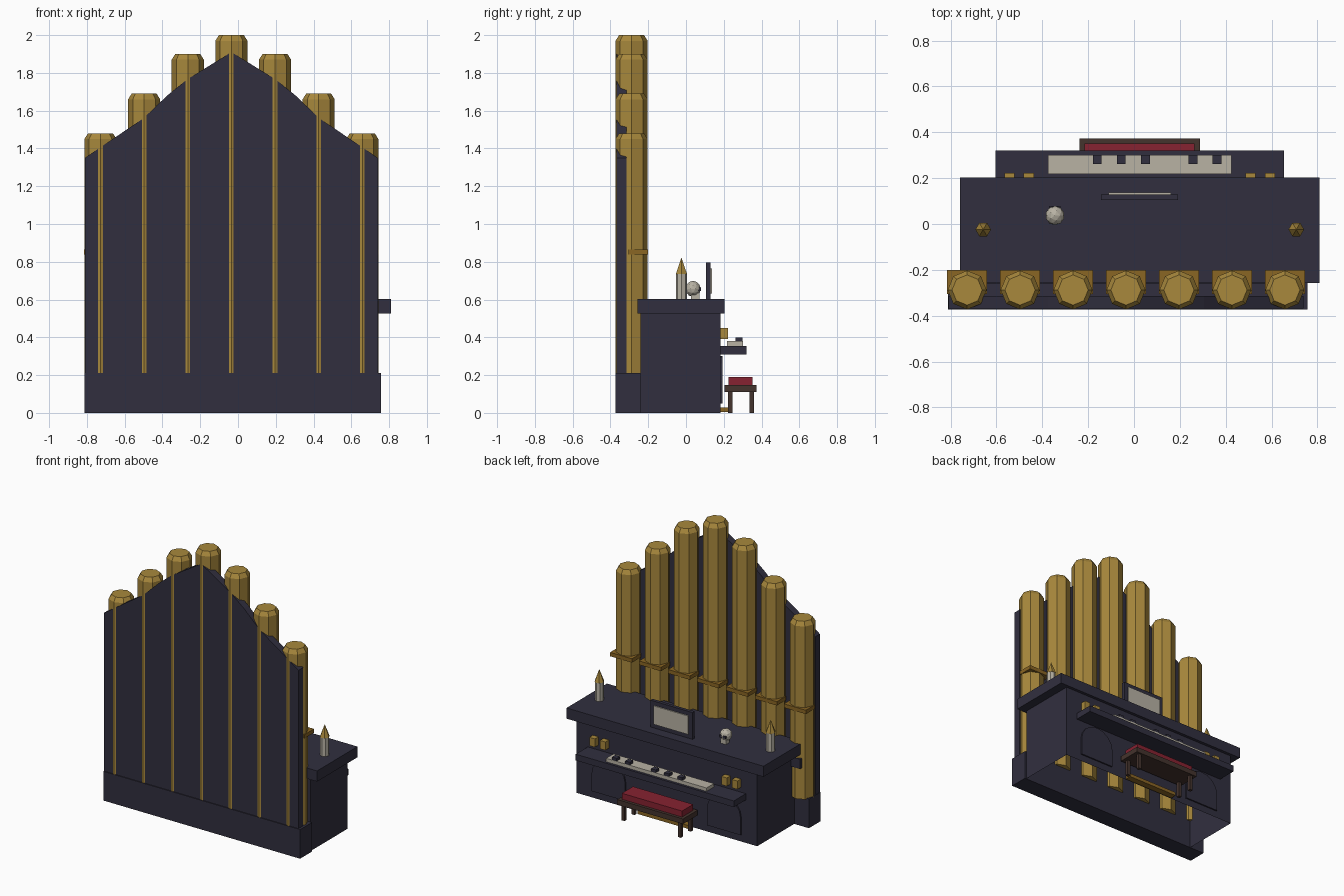
import bpy, bmesh, math
from mathutils import Matrix

cube = bpy.data.objects.get("Cube")
if cube:
    bpy.data.objects.remove(cube)


def material(name, *srgb):
    m = bpy.data.materials.new(name)
    m.use_nodes = True
    col = [((c / 255 + 0.055) / 1.055) ** 2.4 for c in srgb] + [1]
    m.diffuse_color = col
    m.node_tree.nodes["Principled BSDF"].inputs["Base Color"].default_value = col
    return m


dark = material("dark wood", 49, 47, 63)
gold = material("gold", 168, 136, 60)
bronze = material("bronze", 138, 102, 36)
ivory = material("ivory", 184, 178, 164)
red = material("red cushion", 134, 34, 49)
brown = material("brown wood", 68, 51, 45)


def finish(name, bm, mat):
    bmesh.ops.recalc_face_normals(bm, faces=bm.faces)
    mesh = bpy.data.meshes.new(name)
    bm.to_mesh(mesh)
    bm.free()
    mesh.materials.append(mat)
    ob = bpy.data.objects.new(name, mesh)
    bpy.context.collection.objects.link(ob)
    return ob


def box(name, mat, x, y, z, open_bottom=False):
    """Box from (min, max) ranges."""
    bm = bmesh.new()
    mid = [(a + b) / 2 for a, b in (x, y, z)]
    size = [b - a for a, b in (x, y, z)]
    bmesh.ops.create_cube(bm, size=1, matrix=Matrix.Translation(mid) @ Matrix.Diagonal(size + [1]))
    bm.normal_update()
    if open_bottom:
        bottom = [f for f in bm.faces if f.normal.z < -0.9]
        bmesh.ops.delete(bm, geom=bottom, context='FACES')
    return finish(name, bm, mat)


def lathe(name, mat, x, y, rings, sides=8):
    """Faceted upright solid from (radius, height) rings."""
    bm = bmesh.new()
    loops = []
    for r, z in rings:
        loops.append([bm.verts.new((x + r * math.cos(math.tau * i / sides),
                                    y + r * math.sin(math.tau * i / sides), z))
                      for i in range(sides)])
    for a, b in zip(loops, loops[1:]):
        for i in range(sides):
            j = (i + 1) % sides
            bm.faces.new((a[i], a[j], b[j], b[i]))
    bm.faces.new(loops[0])
    bm.faces.new(loops[-1])
    return finish(name, bm, mat)


def plate(name, mat, outline, y0, y1):
    """Extrude an x-z outline along y."""
    bm = bmesh.new()
    face = bm.faces.new([bm.verts.new((x, y0, z)) for x, z in outline])
    ext = bmesh.ops.extrude_face_region(bm, geom=[face])
    for v in ext["geom"]:
        if isinstance(v, bmesh.types.BMVert):
            v.co.y = y1
    return finish(name, bm, mat)


# Pipe case: plinth, pointed back panel, rail
PX, DX = -0.035, 0.025      # centre lines of the pipe case and the desk
box("plinth", dark, (-0.812, 0.757), (-0.374, -0.24), (0, 0.21))
half = [(0.775, 1.35), (0.695, 1.405), (0.465, 1.56), (0.34, 1.68), (0.235, 1.765)]
outline = [(PX - 0.775, 0.2)] + [(PX - x, z) for x, z in half] + [(PX, 1.91)]
outline += [(PX + x, z) for x, z in reversed(half)] + [(PX + 0.775, 0.2)]
plate("back_panel", dark, outline, -0.368, -0.315)
box("pipe_rail", dark, (-0.77, 0.7), (-0.26, -0.2), (0.43, 0.5))

# Pipes with chamfered tops and collars
for i, top in enumerate((1.48, 1.69, 1.9, 2.0, 1.9, 1.69, 1.48)):
    x = PX + (i - 3) * 0.231
    lathe(f"pipe_{i + 1}", gold, x, -0.288,
          [(0.085, 0.205), (0.085, top - 0.03), (0.066, top)])
    box(f"pipe_collar_{i + 1}", bronze, (x - 0.087, x + 0.087), (-0.305, -0.2), (0.838, 0.866))

# Desk
box("desk_body", dark, (DX - 0.72, DX + 0.72), (-0.24, 0.182), (0, 0.53), open_bottom=True)
box("desk_top", dark, (DX - 0.785, DX + 0.785), (-0.257, 0.203), (0.525, 0.602))
for s, side in ((-1, "right"), (1, "left")):
    cx = DX + s * 0.46
    arch = [(cx - 0.135, 0.05), (cx + 0.135, 0.05)]
    arch += [(cx + 0.135 * math.cos(math.pi * k / 8), 0.17 + 0.13 * math.sin(math.pi * k / 8))
             for k in range(9)]
    plate(f"arch_panel_{side}", dark, arch, 0.18, 0.192)

# Keyboard and stops
box("key_shelf", dark, (DX - 0.63, DX + 0.63), (0.17, 0.32), (0.31, 0.355))
box("white_keys", ivory, (DX - 0.4, DX + 0.4), (0.218, 0.302), (0.35, 0.38))
for i, k in enumerate((-0.185, -0.08, 0.025, 0.232, 0.337)):
    box(f"black_key_{i + 1}", dark, (DX + k - 0.019, DX + k + 0.019), (0.262, 0.3), (0.375, 0.4))
for i, k in enumerate((-0.568, -0.484, 0.484, 0.568)):
    box(f"stop_knob_{i + 1}", gold, (DX + k - 0.022, DX + k + 0.022), (0.18, 0.222), (0.39, 0.45))

# Music stand
box("music_stand", dark, (DX - 0.168, DX + 0.168), (0.105, 0.129), (0.6, 0.795))
box("music_sheet", ivory, (DX - 0.137, DX + 0.137), (0.128, 0.137), (0.632, 0.765))

# Candles
for s, side in ((-1, "right"), (1, "left")):
    x = DX + s * 0.683
    lathe(f"candle_{side}", ivory, x, -0.024, [(0.03, 0.6), (0.03, 0.735)])
    lathe(f"flame_{side}", gold, x, -0.024, [(0.034, 0.735), (0.001, 0.82)], 6)

# Skull ornament
SX, SY = -0.345, 0.037
bm = bmesh.new()
bmesh.ops.create_icosphere(bm, subdivisions=2, radius=0.042,
                           matrix=Matrix.Translation((SX, SY, 0.657)))
finish("skull", bm, ivory)
box("skull_jaw", ivory, (SX - 0.022, SX + 0.022), (SY - 0.01, SY + 0.034), (0.602, 0.635))
for s, side in ((-1, "right"), (1, "left")):
    x = SX + s * 0.016
    box(f"skull_eye_{side}", dark, (x - 0.009, x + 0.009), (SY + 0.025, SY + 0.042), (0.646, 0.664))

# Bench and pedal
box("bench_frame", brown, (DX - 0.262, DX + 0.262), (0.205, 0.373), (0.11, 0.147))
box("bench_cushion", red, (DX - 0.24, DX + 0.24), (0.225, 0.352), (0.145, 0.19))
for sx in (-1, 1):
    for y in (0.234, 0.349):
        x = DX + sx * 0.225
        box("bench_leg", brown, (x - 0.012, x + 0.012), (y - 0.012, y + 0.012), (0, 0.115))
box("pedal_bar", bronze, (DX - 0.2, DX + 0.2), (0.18, 0.228), (0.004, 0.028))
